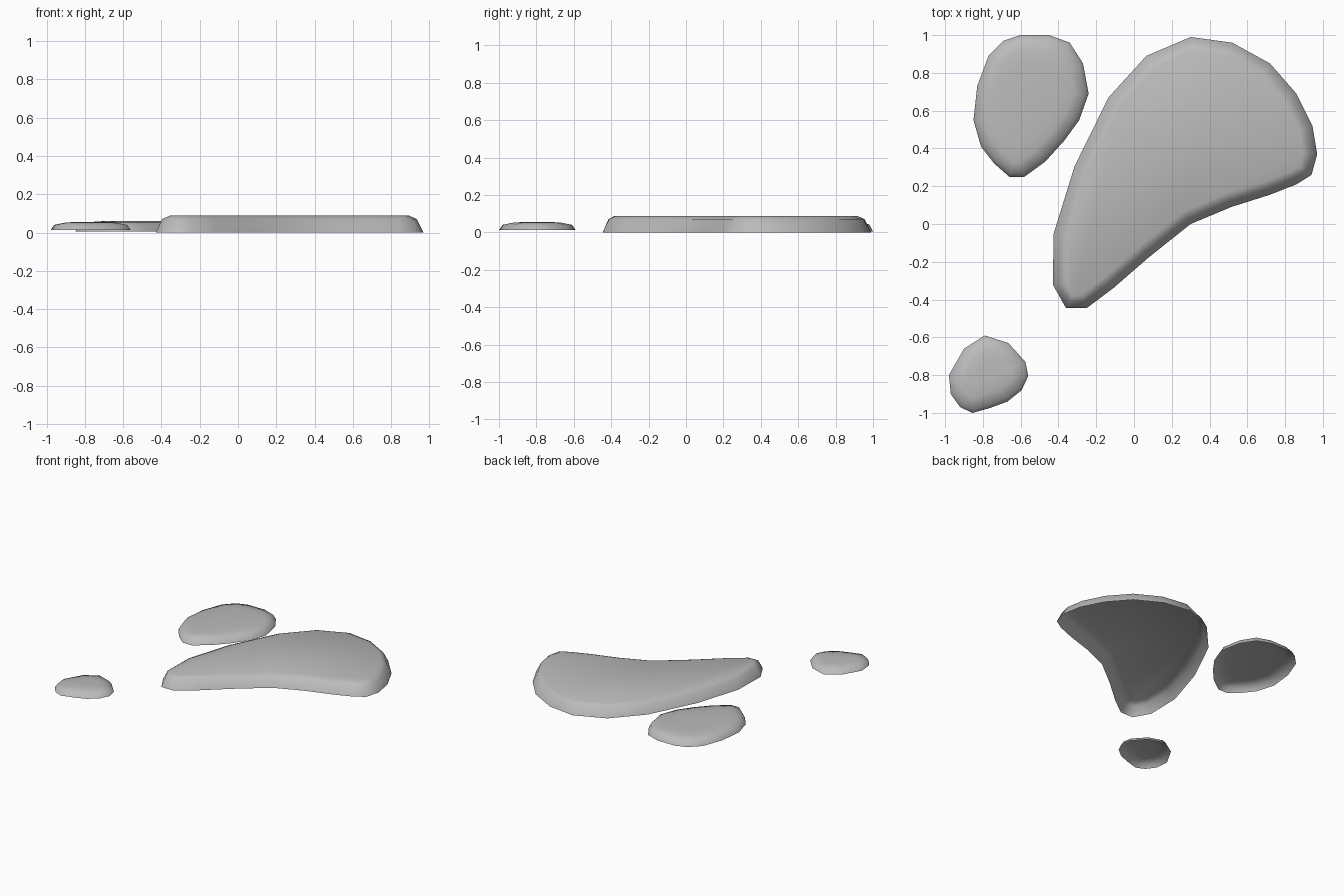
import bpy
import bmesh
from mathutils import Vector

default_cube = bpy.data.objects.get("Cube")
if default_cube:
    bpy.data.objects.remove(default_cube, do_unlink=True)

# One plain stone colour
stone_grey = bpy.data.materials.new("stone grey")
stone_grey.use_nodes = True
colour = (0.5, 0.5, 0.5, 1)
stone_grey.diffuse_color = colour
stone_grey.node_tree.nodes["Principled BSDF"].inputs["Base Color"].default_value = colour


def inward_normals(outline):
    """Average inward direction at each point of a clockwise outline."""
    count = len(outline)
    normals = []
    for i, point in enumerate(outline):
        before = (point - outline[i - 1]).normalized()
        after = (outline[(i + 1) % count] - point).normalized()
        along = before + after
        normals.append(Vector((along.y, -along.x)).normalized())
    return normals


def make_stone(name, outline, profile):
    """Stack inset copies of the outline into an open-bottomed rounded slab.

    The profile is a list of (inset distance, height) pairs from base to top.
    """
    outline = [Vector(point) for point in outline]
    normals = inward_normals(outline)
    count = len(outline)
    bm = bmesh.new()
    rings = []
    for inset, height in profile:
        ring = []
        for point, normal in zip(outline, normals):
            position = point + normal * inset
            ring.append(bm.verts.new((position.x, position.y, height)))
        rings.append(ring)

    # Sloping sides between neighbouring rings
    for lower, upper in zip(rings, rings[1:]):
        for i in range(count):
            j = (i + 1) % count
            bm.faces.new((lower[j], lower[i], upper[i], upper[j]))

    # Flat top
    bm.faces.new(list(reversed(rings[-1])))

    for face in bm.faces:
        face.smooth = True
        face.material_index = 0
    mesh = bpy.data.meshes.new(name)
    bm.to_mesh(mesh)
    bm.free()
    mesh.materials.append(stone_grey)
    stone = bpy.data.objects.new(name, mesh)
    bpy.context.collection.objects.link(stone)
    return stone


# Large curved paving stone with a narrow front tip
make_stone(
    "large_stone",
    [(.3, .99), (.52, .96), (.72, .85), (.86, .69), (.945, .52),
     (.97, .37), (.94, .26), (.86, .21), (.72, .155), (.515, .09),
     (.3, 0), (.08, -.175), (-.11, -.34), (-.25, -.445), (-.36, -.445),
     (-.43, -.32), (-.425, -.05), (-.315, .305), (-.135, .67), (.065, .89)],
    [(0, 0), (.035, .07), (.075, .088)],
)

# Medium egg-shaped stone at the back right
make_stone(
    "medium_stone",
    [(-.6, 1), (-.45, 1), (-.34, .96), (-.27, .85), (-.24, .69),
     (-.29, .55), (-.37, .44), (-.47, .33), (-.58, .25), (-.66, .25),
     (-.74, .32), (-.81, .41), (-.85, .55), (-.83, .73), (-.77, .89),
     (-.69, .97)],
    [(0, .005), (.02, .042), (.08, .055), (.15, .06)],
)

# Small round stone at the front right
make_stone(
    "small_stone",
    [(-.79, -.59), (-.665, -.63), (-.575, -.73), (-.56, -.805),
     (-.595, -.88), (-.67, -.94), (-.765, -.975), (-.855, -1),
     (-.92, -.97), (-.97, -.9), (-.98, -.8), (-.9, -.66)],
    [(0, .012), (.02, .04), (.08, .052), (.13, .055)],
)
